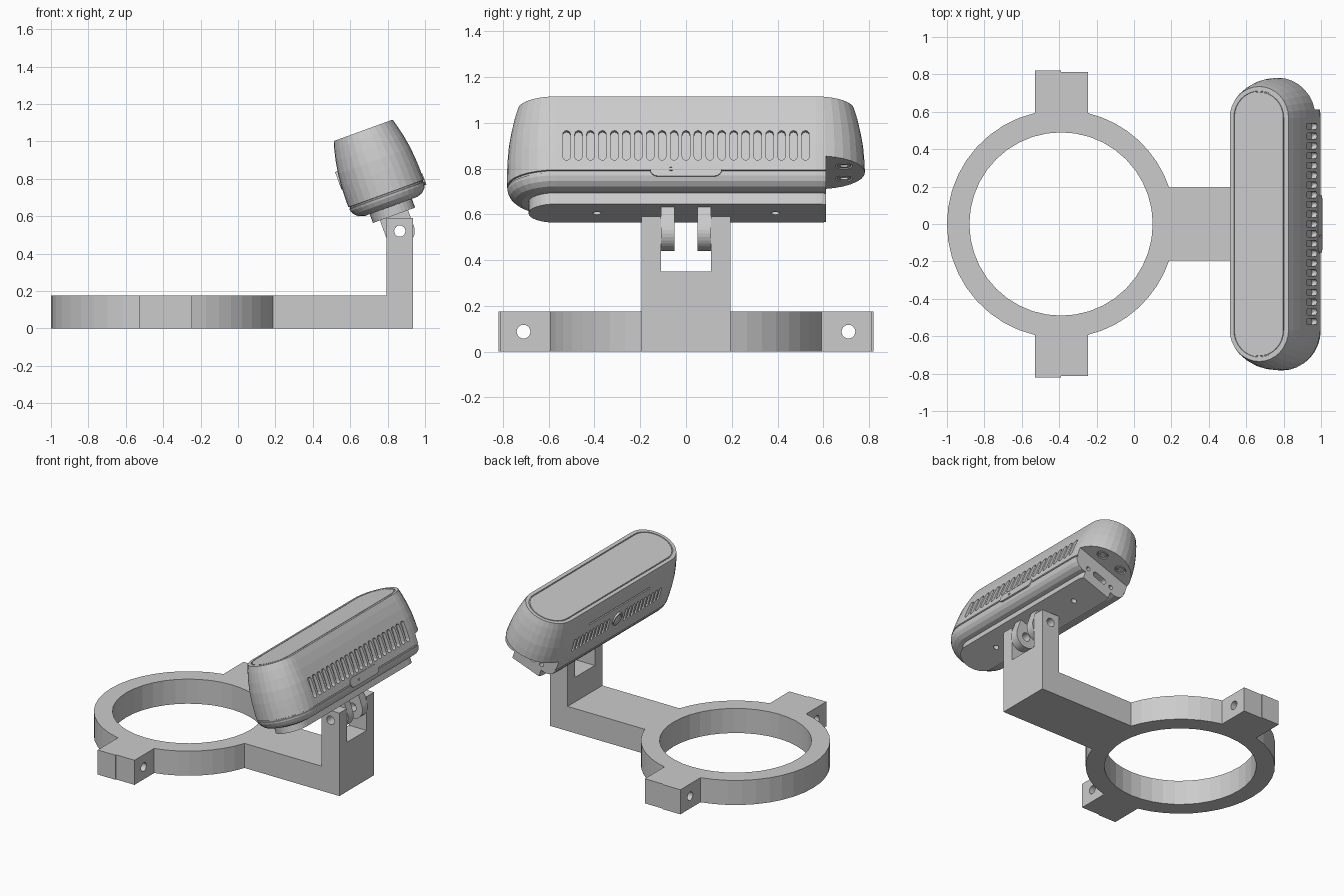
import bpy, bmesh
from math import pi, cos, sin, acos, asin, radians
from mathutils import Matrix

if "Cube" in bpy.data.objects:
    bpy.data.objects.remove(bpy.data.objects["Cube"])

MAPS = {'z': lambda a, b, t: (a, b, t),
        'x': lambda a, b, t: (t, a, b),
        'y': lambda a, b, t: (a, t, b)}


def finish(bm, name):
    bmesh.ops.recalc_face_normals(bm, faces=bm.faces)
    me = bpy.data.meshes.new(name)
    bm.to_mesh(me)
    bm.free()
    ob = bpy.data.objects.new(name, me)
    bpy.context.collection.objects.link(ob)
    return ob


def prisms(name, items):
    """Extrude 2D outlines (points, axis, low, high) into one mesh."""
    bm = bmesh.new()
    for pts, axis, lo, hi in items:
        f = MAPS[axis]
        a = [bm.verts.new(f(p, q, lo)) for p, q in pts]
        b = [bm.verts.new(f(p, q, hi)) for p, q in pts]
        bm.faces.new(a)
        bm.faces.new(b)
        for i in range(len(pts)):
            j = (i + 1) % len(pts)
            bm.faces.new((a[i], a[j], b[j], b[i]))
    return finish(bm, name)


def arc(cx, cy, r, a0, a1, n):
    return [(cx + r * cos(a0 + (a1 - a0) * i / n),
             cy + r * sin(a0 + (a1 - a0) * i / n)) for i in range(n + 1)]


def circle(cx, cy, r, n=24):
    return arc(cx, cy, r, 0, 2 * pi, n)[:-1]


def rect(a0, a1, b0, b1):
    return [(a0, b0), (a1, b0), (a1, b1), (a0, b1)]


def slot_v(y, w0, w1, h):
    return arc(y, w1 - h, h, 0, pi, 8) + arc(y, w0 + h, h, pi, 2 * pi, 8)


def slot_h(hl, w, h, n=8):
    return arc(hl - h, w, h, -pi / 2, pi / 2, n) + arc(h - hl, w, h, pi / 2, 1.5 * pi, n)


def cut(ob, items):
    cutter = prisms("cutter", items)
    cutter.hide_render = True
    m = ob.modifiers.new("cut", 'BOOLEAN')
    m.operation, m.solver, m.object = 'DIFFERENCE', 'EXACT', cutter
    bpy.context.view_layer.objects.active = ob
    bpy.ops.object.modifier_apply(modifier=m.name)
    bpy.data.objects.remove(cutter)


# --- ring clamp: two halves meeting at the ring centre line ---
CX, RO, RI, H = -0.39, 0.61, 0.49, 0.175
tab_holes = [(circle(s * 0.71, 0.0875, 0.03), 'x', -0.7, -0.1) for s in (-1, 1)]

al = acos(-0.14 / RO)
left = arc(CX, 0, RI, 1.5 * pi, pi / 2, 20)
left += [(CX, 0.82), (CX - 0.14, 0.82)]
left += arc(CX, 0, RO, al, 2 * pi - al, 18)
left += [(CX - 0.14, -0.82), (CX, -0.82)]
clamp_half = prisms("clamp_half", [(left, 'z', 0, H)])
cut(clamp_half, tab_holes)

# --- other half of the ring with the straight arm ---
ar, aa = acos(0.145 / RO), asin(0.195 / RO)
right = arc(CX, 0, RI, -pi / 2, pi / 2, 20)
right += [(CX, 0.813), (CX + 0.145, 0.813)]
right += arc(CX, 0, RO, ar, aa, 8)
right += [(0.795, 0.195), (0.795, -0.195)]
right += arc(CX, 0, RO, -aa, -ar, 8)
right += [(CX + 0.145, -0.813), (CX, -0.813)]
bracket_half = prisms("bracket_half", [(right, 'z', 0, H)])
cut(bracket_half, tab_holes)

# --- forked upright post ---
fork = [(-0.195, 0), (0.195, 0), (0.195, 0.59), (0.11, 0.59),
        (0.11, 0.35), (-0.11, 0.35), (-0.11, 0.59), (-0.195, 0.59)]
post = prisms("forked_post", [(fork, 'x', 0.795, 0.935)])
cut(post, [(circle(0.865, 0.52, 0.03), 'y', -0.4, 0.4)])

# --- tilted device, modelled upright around the hinge pin ---
TILT = Matrix.Translation((0.865, 0, 0.52)) @ Matrix.Rotation(radians(-20), 4, 'Y')
L, N = 0.568, 16


def stadium(r):
    return arc(0, L, r, 0, pi, N) + arc(0, -L, r, pi, 2 * pi, N)


profile = [(.12, .09), (.12, .142), (.15, .14), (.18, .15), (.2, .168), (.211, .19),
           (.213, .203), (.208, .205), (.208, .212), (.215, .214), (.214, .28),
           (.212, .33), (.206, .4), (.194, .47), (.18, .53), (.167, .573),
           (.144, .573), (.143, .567), (.138, .567), (.137, .573)]
bm = bmesh.new()
rings = [[bm.verts.new((x, y, w)) for x, y in stadium(r)] for r, w in profile]
for a, b in zip(rings, rings[1:]):
    for i in range(len(a)):
        j = (i + 1) % len(a)
        bm.faces.new((a[i], a[j], b[j], b[i]))
bm.faces.new(rings[0])
bm.faces.new(rings[-1])
body = finish(bm, "device_body")

# connector notch at the +y end
cut(body, [(rect(-0.4, 0.4, 0.0, 0.28), 'y', 0.612, 1.0)])

# vents, trim line, sockets and screw holes
holes = [(slot_v(0.0522 * i, 0.26, 0.40, 0.0165), 'x', 0.186, 0.3) for i in range(-10, 11)]
for s in (-1, 1):
    holes += [(slot_v(s * (0.1 + 0.042 * i), 0.31, 0.405, 0.012), 'x', -0.3, -0.186)
              for i in range(10)]
    holes.append((circle(0, s * 0.39, 0.018, 16), 'z', 0.05, 0.12))
    holes.append((circle(s * 0.08, 0.69, 0.037), 'z', 0.2, 0.296))
    holes.append((circle(s * 0.1, 0.18, 0.015, 16), 'y', 0.58, 0.7))
holes.append((slot_h(0.055, 0.18, 0.02), 'y', 0.57, 0.7))
holes.append((rect(-0.34, 0.34, 0.456, 0.466), 'x', -0.3, -0.187))
cut(body, holes)

device = [body]

# status bar on the outer side
bar = prisms("status_bar", [(slot_h(0.157, 0.217, 0.032), 'x', 0.19, 0.219)])
cut(bar, [(circle(-0.065, 0.217, 0.009, 12), 'x', 0.205, 0.3)])
device.append(bar)

# lens on the ring side
lens = prisms("lens_ring", [(circle(0, 0.365, 0.05, 32), 'x', -0.217, -0.18)])
cut(lens, [(circle(0, 0.365, 0.038, 32), 'x', -0.3, -0.209)])
device.append(lens)

# socket collars in the notch ceiling
for s, side in ((-1, "inner"), (1, "outer")):
    collar = prisms(side + "_socket", [(circle(s * 0.08, 0.69, 0.031), 'z', 0.282, 0.297)])
    cut(collar, [(circle(s * 0.08, 0.69, 0.018), 'z', 0.2, 0.292)])
    device.append(collar)

# hinge prongs under the plinth
prong = arc(0, 0, 0.08, pi, 2 * pi, 16) + [(0.08, 0.1), (-0.08, 0.1)]
for s, side in ((-1, "front"), (1, "back")):
    lo, hi = sorted((s * 0.05, s * 0.109))
    p = prisms(side + "_hinge_prong", [(prong, 'y', lo, hi)])
    cut(p, [(circle(0, 0, 0.03), 'y', -0.3, 0.3)])
    device.append(p)

for ob in device:
    ob.matrix_world = TILT
